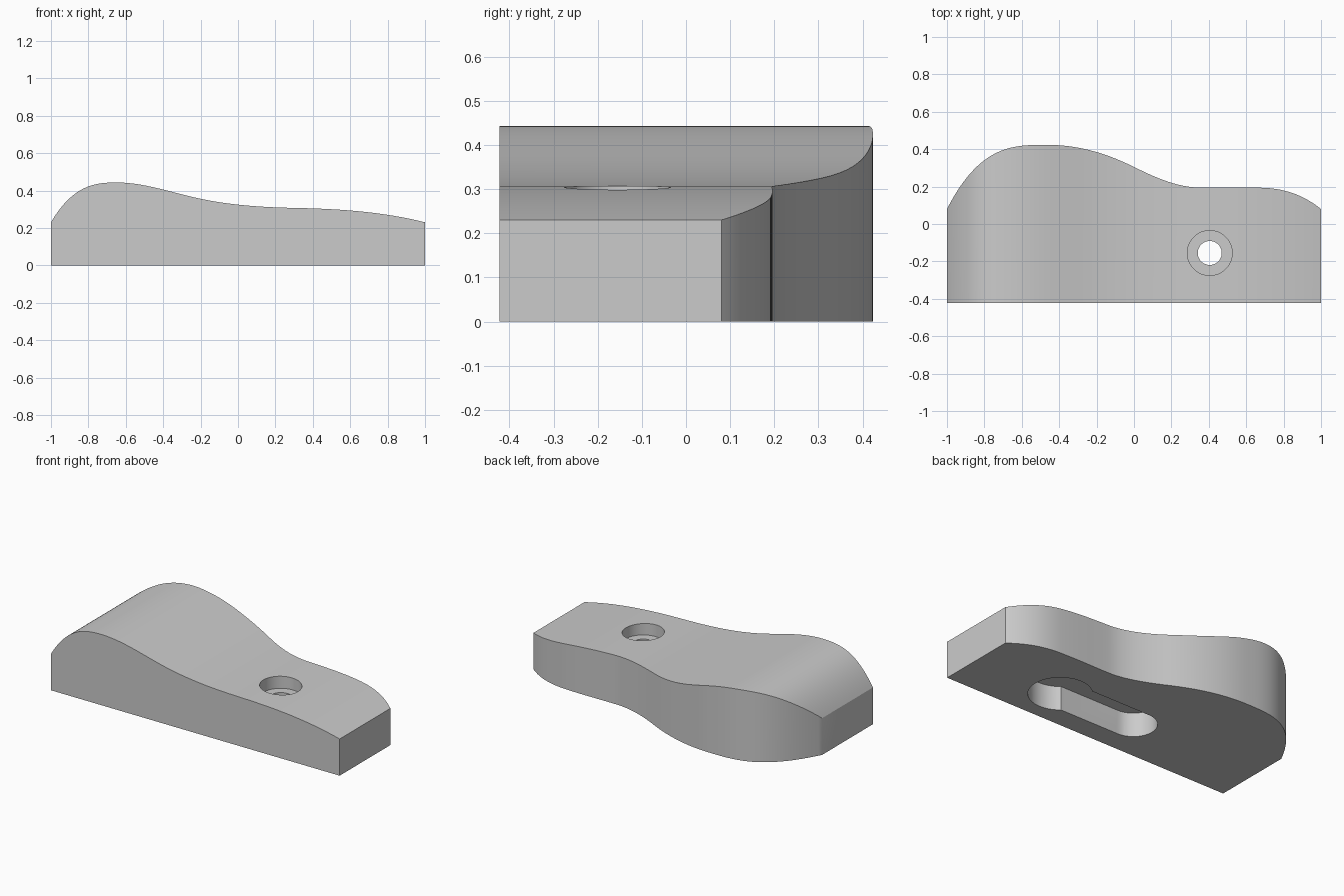
import bpy
import bmesh
from math import pi, sin, cos, asin, radians

cube = bpy.data.objects.get("Cube")
if cube:
    bpy.data.objects.remove(cube, do_unlink=True)

FRONT_Y = -0.422
HOLE = (0.405, -0.155)
STEPS = 96

# Knots: x, value, slope
TOP_KNOTS = [(-1, .23, 1.7), (-.65, .443, 0), (-.25, .367, -.24), (.3, .307, -.02), (1, .23, -.25)]
BACK_KNOTS = [(-1, .08, 1.95), (-.46, .423, 0), (0, .305, -.5), (.35, .195, -.01),
              (.7, .193, -.05), (1, .08, -.8)]


def smooth_curve(knots, x):
    """Cubic curve through the knots with the given slopes."""
    for (x0, v0, s0), (x1, v1, s1) in zip(knots, knots[1:]):
        if x <= x1:
            break
    h = x1 - x0
    t = (x - x0) / h
    blend = t * t * (3 - 2 * t)
    return (v0 + (v1 - v0) * blend + h * s0 * t * (1 - t) ** 2
            - h * s1 * t * t * (1 - t))


def make_object(name, bm):
    bmesh.ops.recalc_face_normals(bm, faces=bm.faces)
    mesh = bpy.data.meshes.new(name)
    bm.to_mesh(mesh)
    bm.free()
    obj = bpy.data.objects.new(name, mesh)
    bpy.context.collection.objects.link(obj)
    return obj


def prism(name, outline, z0, z1):
    """Straight extrusion of a plan outline."""
    bm = bmesh.new()
    face = bm.faces.new([bm.verts.new((x, y, z0)) for x, y in outline])
    moved = bmesh.ops.extrude_face_region(bm, geom=[face])["geom"]
    verts = [v for v in moved if isinstance(v, bmesh.types.BMVert)]
    bmesh.ops.translate(bm, verts=verts, vec=(0, 0, z1 - z0))
    return make_object(name, bm)


def arc(cx, cy, r, a0, a1, n):
    return [(cx + r * cos(a0 + (a1 - a0) * i / n), cy + r * sin(a0 + (a1 - a0) * i / n))
            for i in range(n + 1)]


# Body: rectangular sections lofted along x
bm = bmesh.new()
sections = []
for i in range(STEPS + 1):
    x = -cos(pi * i / STEPS) * 0.5 + (2 * i / STEPS - 1) * 0.5
    y, z = smooth_curve(BACK_KNOTS, x), smooth_curve(TOP_KNOTS, x)
    sections.append([bm.verts.new(p) for p in
                     ((x, FRONT_Y, 0), (x, y, 0), (x, y, z), (x, FRONT_Y, z))])
for a, b in zip(sections, sections[1:]):
    for k in range(4):
        n = (k + 1) % 4
        bm.faces.new((a[k], a[n], b[n], b[k]))
bm.faces.new(sections[0])
bm.faces.new(sections[-1])
# Merge the flat strips of the underside and front
bmesh.ops.dissolve_limit(bm, angle_limit=radians(0.02), verts=bm.verts, edges=bm.edges)
body = make_object("body", bm)

# Keyhole pocket below, countersunk recess above, through hole
hx, hy = HOLE
big, half, reach = 0.18, 0.135, 0.53
a = pi - asin(half / big)
keyhole = arc(hx, hy, big, -a, a, 48) + arc(hx - reach, hy, half, pi / 2, 3 * pi / 2, 24)
cutters = [
    prism("keyhole_cutter", keyhole, -0.1, 0.15),
    prism("recess_cutter", arc(hx, hy, 0.12, 0, 2 * pi, 64)[:-1], 0.23, 0.6),
    prism("hole_cutter", arc(hx, hy, 0.064, 0, 2 * pi, 48)[:-1], 0.05, 0.5),
]
bpy.context.view_layer.objects.active = body
body.select_set(True)
for cutter in cutters:
    cutter.hide_render = True
    mod = body.modifiers.new(cutter.name, "BOOLEAN")
    mod.operation = "DIFFERENCE"
    mod.solver = "EXACT"
    mod.object = cutter
    bpy.ops.object.modifier_apply(modifier=mod.name)
    bpy.data.objects.remove(cutter, do_unlink=True)

# Colour
grey = bpy.data.materials.new("light grey")
grey.use_nodes = True
colour = (0.6, 0.6, 0.6, 1)
grey.diffuse_color = colour
grey.node_tree.nodes["Principled BSDF"].inputs["Base Color"].default_value = colour
body.data.materials.clear()
body.data.materials.append(grey)

bpy.ops.object.shade_smooth_by_angle(angle=radians(30))
